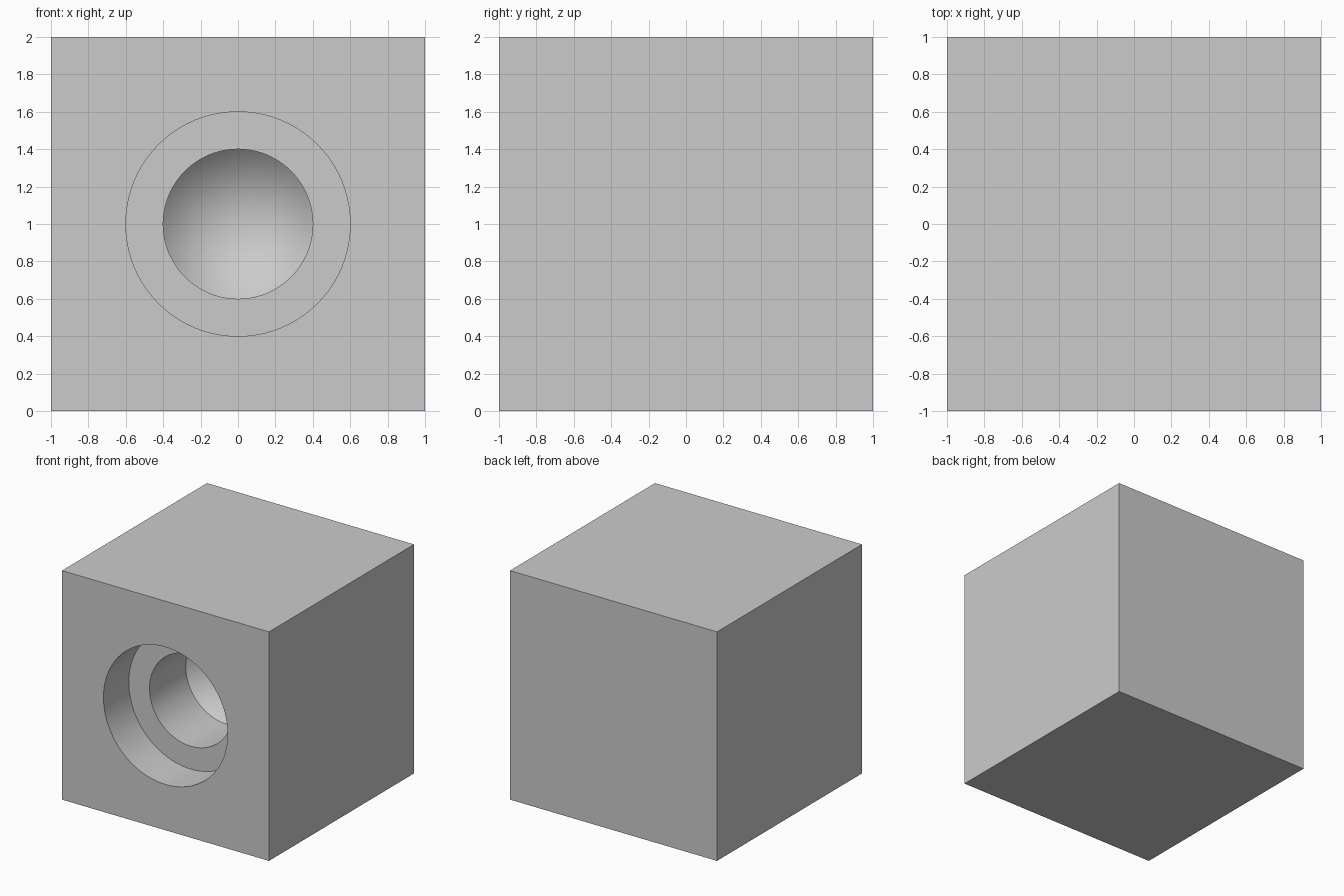
import bpy, bmesh
from math import tau, cos, sin

if "Cube" in bpy.data.objects:
    bpy.data.objects.remove(bpy.data.objects["Cube"])

SIDES = 96

# Block
bpy.ops.mesh.primitive_cube_add(size=2, location=(0, 0, 1))
block = bpy.context.object
block.name = "drilled_block"

# Stepped drill cutter: (radius, y) profile turned around the y axis
profile = [(0.6, -1.2), (0.6, -0.65), (0.4, -0.65), (0.4, -0.15)]
bm = bmesh.new()
rings = [[bm.verts.new((r * cos(tau * i / SIDES), y, 1 + r * sin(tau * i / SIDES)))
          for i in range(SIDES)] for r, y in profile]
tip = bm.verts.new((0, 0.25, 1))
bm.faces.new(rings[0])
for i in range(SIDES):
    j = (i + 1) % SIDES
    for a, b in zip(rings, rings[1:]):
        bm.faces.new((a[i], a[j], b[j], b[i]))
    bm.faces.new((rings[-1][i], rings[-1][j], tip))
bmesh.ops.recalc_face_normals(bm, faces=bm.faces)
mesh = bpy.data.meshes.new("drill_cutter")
bm.to_mesh(mesh)
bm.free()
cutter = bpy.data.objects.new("drill_cutter", mesh)
cutter.hide_render = True
bpy.context.collection.objects.link(cutter)

# Cut the counterbored hole with its conical end
mod = block.modifiers.new("hole", 'BOOLEAN')
mod.operation = 'DIFFERENCE'
mod.solver = 'EXACT'
mod.object = cutter
bpy.context.view_layer.objects.active = block
bpy.ops.object.modifier_apply(modifier=mod.name)
bpy.data.objects.remove(cutter)
bpy.ops.object.shade_smooth_by_angle()
